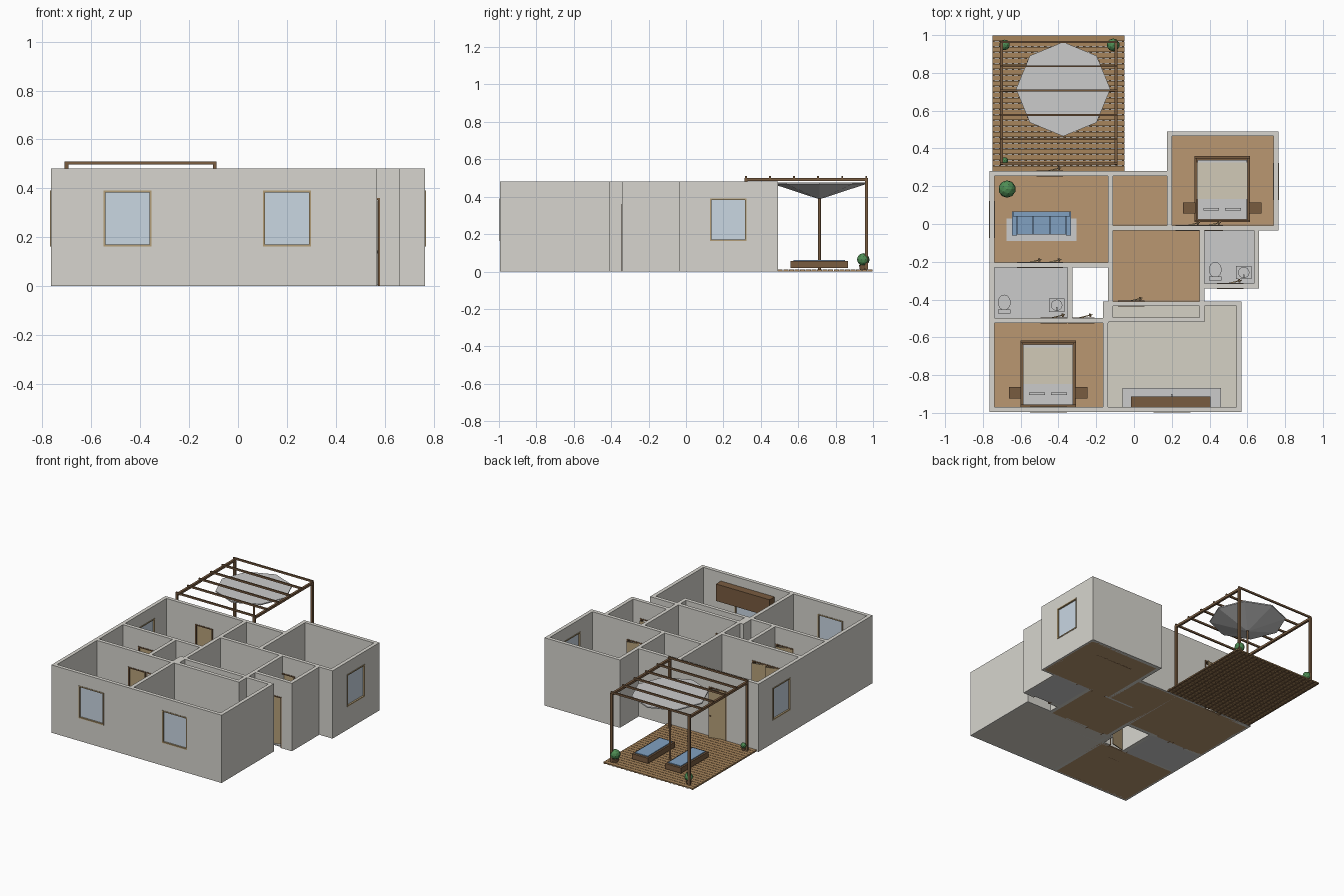
import bpy, bmesh, math
from mathutils import Matrix, Vector

if "Cube" in bpy.data.objects:
    bpy.data.objects.remove(bpy.data.objects["Cube"])

def mat(name, r, g, b):
    m = bpy.data.materials.new(name)
    m.diffuse_color = tuple((c / 255) ** 2.2 for c in (r, g, b)) + (1,)
    m.use_nodes = True
    m.node_tree.nodes["Principled BSDF"].inputs["Base Color"].default_value = m.diffuse_color
    return m

PLASTER = mat("plaster", 214, 212, 205)
WOOD = mat("floor_wood", 184, 150, 112)
DECK = mat("deck_wood", 166, 132, 92)
TIMBER = mat("dark_timber", 120, 92, 66)
FRAME = mat("frame_tan", 178, 156, 118)
GLASS = mat("glass", 200, 214, 226)
BLUE = mat("blue_fabric", 128, 160, 192)
BEIGE = mat("beige_cover", 208, 200, 182)
STONE = mat("stone_floor", 212, 208, 196)
GREEN = mat("leaves", 80, 140, 85)
WHITE = mat("white", 225, 225, 225)

def finish(name, bm, m):
    me = bpy.data.meshes.new(name)
    bm.to_mesh(me)
    bm.free()
    ob = bpy.data.objects.new(name, me)
    bpy.context.collection.objects.link(ob)
    if m:
        me.materials.append(m)
    return ob

def boxes(name, m, *specs):
    """Each spec is (x0, x1, y0, y1, z0, z1)."""
    bm = bmesh.new()
    for x0, x1, y0, y1, z0, z1 in specs:
        mx = Matrix.Translation(((x0 + x1) / 2, (y0 + y1) / 2, (z0 + z1) / 2)) \
            @ Matrix.Diagonal((x1 - x0, y1 - y0, z1 - z0, 1))
        bmesh.ops.create_cube(bm, size=1, matrix=mx)
    return finish(name, bm, m)

def cone(name, m, x, y, z0, z1, r0, r1, n=16, sy=1, turn=0):
    bm = bmesh.new()
    mx = Matrix.Translation((x, y, (z0 + z1) / 2)) @ Matrix.Diagonal((1, sy, 1, 1)) @ Matrix.Rotation(turn, 4, 'Z')
    bmesh.ops.create_cone(bm, cap_ends=True, segments=n, radius1=r0, radius2=r1, depth=z1 - z0, matrix=mx)
    return finish(name, bm, m)

H, T = 0.48, 0.013   # wall height, half thickness

def wall(axis, pos, a, b, doors=(), windows=()):
    """Wall along x or y, split around its openings."""
    def run(u0, u1, v0, v1, z0, z1):
        return (u0, u1, v0, v1, z0, z1) if axis == 'x' else (v0, v1, u0, u1, z0, z1)
    tag = f"{axis}_{pos:.2f}_{a:.2f}"
    v0, v1 = pos - T, pos + T
    holes = sorted([(c - .068, c + .068, 0, .355) for c in doors] + [(c - .095, c + .095, .165, .388) for c in windows])
    parts, cur = [], a - T
    for h0, h1, z0, z1 in holes:
        if h0 > cur:
            parts.append(run(cur, h0, v0, v1, 0, H))
        h0 = max(h0, cur)
        parts.append(run(h0, h1, v0, v1, z1, H))
        if z0 > 0:
            parts.append(run(h0, h1, v0, v1, 0, z0))
        cur = h1
    parts.append(run(cur, b + T, v0, v1, 0, H))
    boxes("wall_" + tag, PLASTER, *parts)
    f0, f1, k = v0 - .003, v1 + .003, .008
    for c in windows:
        l, r, lo, hi = c - .098, c + .098, .162, .391
        boxes("window_frame_" + tag, FRAME, run(l, r, f0, f1, lo, lo + k), run(l, r, f0, f1, hi - k, hi),
              run(l, l + k, f0, f1, lo + k, hi - k), run(r - k, r, f0, f1, lo + k, hi - k))
        boxes("window_glass_" + tag, GLASS, run(l + k, r - k, pos - .004, pos + .004, lo + k, hi - k))
    for c in doors:
        l, r, hi = c - .07, c + .07, .36
        boxes("door_frame_" + tag, TIMBER, run(l, l + k, f0, f1, 0, hi), run(r - k, r, f0, f1, 0, hi),
              run(l + k, r - k, f0, f1, hi - k, hi))
        # leaf standing slightly open
        leaf = boxes("door_leaf_" + tag, FRAME, (0, .126, -.003, .003, .004, .35))
        knob = boxes("door_handle_" + tag, TIMBER, (.108, .118, -.009, .009, .16, .168))
        for o in (leaf, knob):
            o.location = (c - .062, pos, 0)
            o.rotation_euler.z = math.radians(14)

# walls running along x
wall('x', -.982, -.752, .555, windows=(-.452, .2))
wall('x', -.51, -.752, -.147, doors=(-.425, -.28))
wall('x', -.507, -.125, .36)
wall('x', -.422, -.147, .555, doors=(-.015,))
wall('x', -.328, .36, .648, doors=(.51,))
wall('x', -.218, -.752, -.125, doors=(-.55, -.445))
wall('x', -.022, -.125, .752, doors=(.29, .4))
wall('x', .268, -.752, .187, doors=(-.445,))
wall('x', .478, .187, .752)
# walls running along y
wall('y', -.752, -.982, .268, windows=(.025,))
wall('y', -.338, -.51, -.218)
wall('y', -.15, -.982, -.422)
wall('y', -.125, -.507, .268)
wall('y', .187, -.022, .478)
wall('y', .36, -.507, -.022)
wall('y', .555, -.982, -.422)
wall('y', .648, -.328, -.022)
wall('y', .752, -.022, .478, windows=(.226,))

# floors
for n, m, x0, x1, y0, y1 in (
        ("lounge", WOOD, -.752, -.125, -.218, .268), ("hall", WOOD, -.125, .187, -.022, .268),
        ("main_bedroom", WOOD, .187, .752, -.022, .478), ("dining", WOOD, -.125, .36, -.422, -.022),
        ("small_bath", None, .36, .648, -.328, -.022), ("large_bath", None, -.752, -.338, -.51, -.218),
        ("second_bedroom", WOOD, -.752, -.15, -.982, -.51), ("kitchen", STONE, -.15, .555, -.982, -.422)):
    boxes(n + "_floor", m, (x0, x1, y0, y1, 0, .006))

# beds with side tables, headboard towards the front
def bed(x, y):
    boxes("bed_frame", TIMBER, (x - .135, x + .135, y - .165, y + .165, .02, .05),
          (x - .147, x - .133, y - .165, y + .165, .02, .06), (x + .133, x + .147, y - .165, y + .165, .02, .06),
          (x - .147, x + .147, y - .175, y - .163, 0, .15), (x - .147, x + .147, y + .163, y + .175, 0, .075))
    boxes("mattress", WHITE, (x - .132, x + .132, y - .162, y + .155, .05, .085))
    boxes("blanket", BEIGE, (x - .133, x + .133, y - .053, y + .14, .055, .09))
    for s in (-1, 1):
        cx = x + s * .058
        p = boxes("pillow", WHITE, (cx - .042, cx + .042, y - .113, y - .1, .085, .1))
        boxes("bedside_table", TIMBER, (x + s * .175 - .033, x + s * .175 + .033, y - .13, y - .07, .006, .075))

bed(.467, .185)
bed(-.455, -.793)

# bathroom fittings, placed from the room's front left corner
def bathroom(x, y, sx):
    cone("toilet_base", WHITE, x + .063, y + .085, .006, .05, .02, .03, sy=1.15)
    cone("toilet_bowl", WHITE, x + .063, y + .085, .05, .07, .032, .034, sy=1.2)
    boxes("toilet_tank", WHITE, (x + .03, x + .096, y + .027, y + .048, .05, .13))
    boxes("basin_cabinet", None, (sx, sx + .082, y + .035, y + .105, .006, .135))
    cone("basin", WHITE, sx + .041, y + .07, .135, .145, .02, .03)
    boxes("basin_tap", None, (sx + .037, sx + .045, y + .04, y + .06, .135, .165))

bathroom(-.75, -.5, -.45)
bathroom(.367, -.327, .54)

# kitchen run
boxes("kitchen_counter", WHITE, (-.06, .46, -.969, -.867, .006, .15))
boxes("kitchen_sink", None, (.155, .245, -.915, -.882, .148, .153))
boxes("kitchen_tap", None, (.195, .203, -.93, -.922, .15, .2), (.195, .203, -.93, -.9, .195, .2))
boxes("upper_cabinet", TIMBER, (-.015, .405, -.969, -.914, .3, .42))

# lounge
boxes("rug", None, (-.675, -.305, -.09, .03, .006, .009))
boxes("sofa_body", BLUE, (-.64, -.34, -.055, .06, .015, .055), (-.64, -.34, .04, .065, .055, .13),
      (-.647, -.62, -.06, .065, .01, .095), (-.36, -.333, -.06, .065, .01, .095))
for i in range(3):
    x0 = -.62 + i * .0867
    boxes("sofa_cushion", BLUE, (x0 + .002, x0 + .0847, -.055, .04, .055, .072))

def plant(x, y, r, pot):
    cone("plant_pot", TIMBER, x, y, .006, pot, r * .5, r * .7)
    bm = bmesh.new()
    bmesh.ops.create_icosphere(bm, subdivisions=2, radius=r, matrix=Matrix.Translation((x, y, pot + r * .85)))
    finish("plant_leaves", bm, GREEN)

plant(-.672, .185, .046, .06)
plant(-.685, .948, .028, .035)
plant(-.11, .948, .034, .035)
plant(-.685, .335, .019, .03)

# deck boards
n, step = 24, .72 / 24
boxes("deck_boards", DECK, *[(-.75, -.05, .28 + i * step, .28 + (i + .9) * step, .003, .011) for i in range(n)])
boxes("deck_joists", TIMBER, *[(-.75 + i * .0343, -.738 + i * .0343, .28, .997, 0, .003) for i in range(21)])

# pergola
X0, X1, Y0, Y1, P = -.702, -.095, .32, .964, .008
boxes("pergola_posts", TIMBER, *[(x - P, x + P, y - P, y + P, .01, .485) for x in (X0, X1) for y in (Y0, Y1)])
boxes("pergola_side_beams", TIMBER, *[(x - P, x + P, Y0 - P, Y1 + P, .483, .499) for x in (X0, X1)])
boxes("pergola_rafters", TIMBER, *[(X0 - P, X1 + P, Y0 + i * .1288 - .005, Y0 + i * .1288 + .005, .497, .51)
                                   for i in range(6)])

# upturned parasol
cone("parasol_canopy", None, -.375, .714, .39, .468, .012, .25, n=8)
cone("parasol_rim", None, -.375, .714, .468, .476, .25, .25, n=8)
cone("parasol_pole", TIMBER, -.375, .714, .01, .395, .007, .007, n=12)

# sun loungers
for s in (-1, 1):
    cx = -.375 + s * .13
    boxes("lounger_base", TIMBER, (cx - .062, cx + .062, .56, .866, .018, .056))
    boxes("lounger_cushion", BLUE, (cx - .05, cx + .05, .575, .85, .056, .062))
